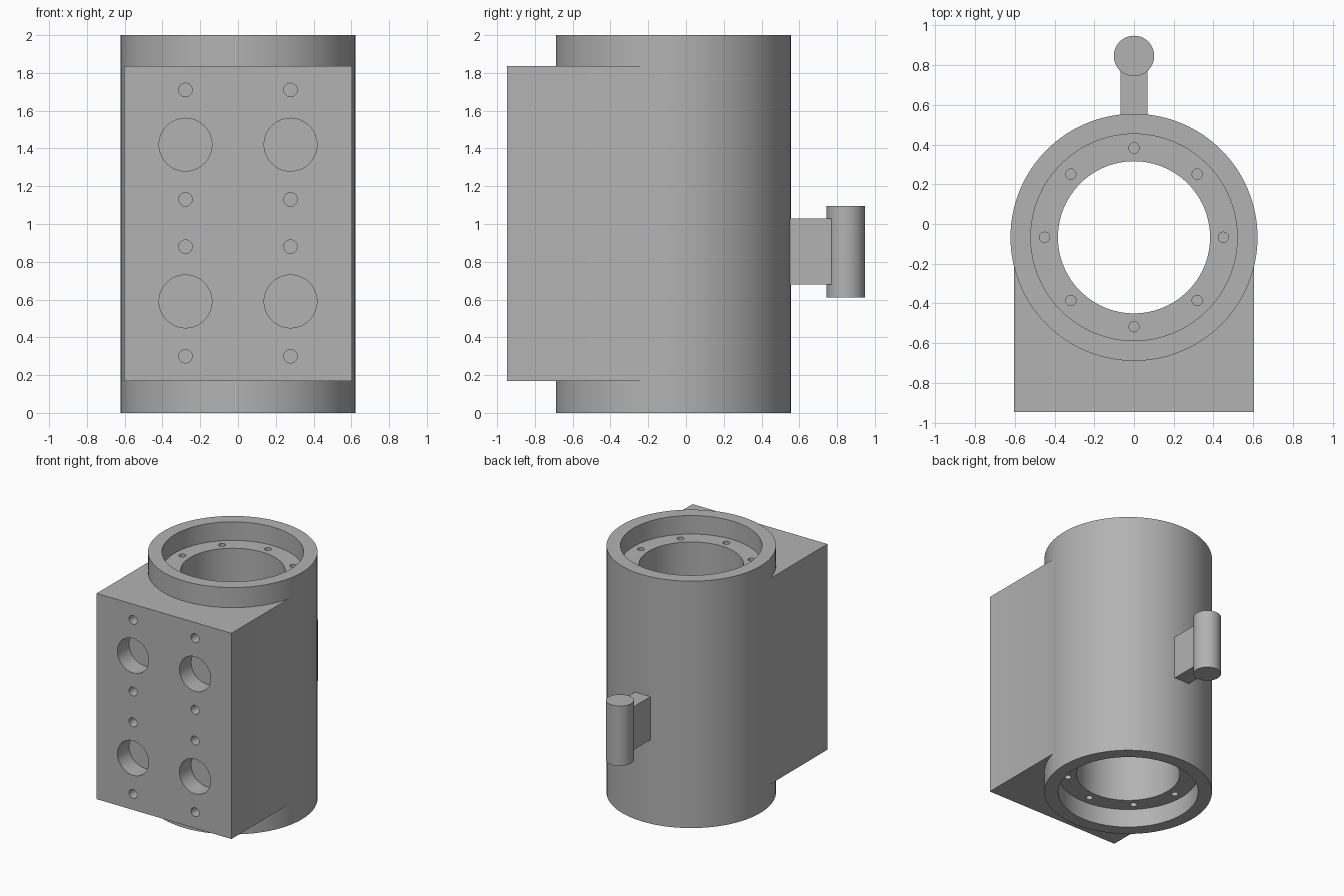
import bpy, math
from mathutils import Vector

if "Cube" in bpy.data.objects:
    bpy.data.objects.remove(bpy.data.objects["Cube"], do_unlink=True)

grey = bpy.data.materials.new("machined grey")
colour = (0.45, 0.45, 0.45, 1)
grey.use_nodes = True
grey.diffuse_color = colour
grey.node_tree.nodes["Principled BSDF"].inputs["Base Color"].default_value = colour

AXIS_Y = -0.067
HEIGHT = 2.0


def finish(name):
    ob = bpy.context.object
    ob.name = name
    ob.data.materials.append(grey)
    return ob


def cylinder(name, radius, start, end, sides=48):
    start, end = Vector(start), Vector(end)
    axis = end - start
    bpy.ops.mesh.primitive_cylinder_add(
        vertices=sides, radius=radius, depth=axis.length, location=(start + end) / 2,
        rotation=axis.to_track_quat("Z", "Y").to_euler())
    return finish(name)


def box(name, low, high):
    low, high = Vector(low), Vector(high)
    bpy.ops.mesh.primitive_cube_add(size=1, location=(low + high) / 2)
    ob = finish(name)
    ob.scale = high - low
    bpy.ops.object.transform_apply(location=False, rotation=False)
    return ob


def combine(target, other, operation):
    mod = target.modifiers.new(operation, "BOOLEAN")
    mod.operation, mod.solver, mod.object = operation, "EXACT", other
    bpy.context.view_layer.objects.active = target
    bpy.ops.object.modifier_apply(modifier=mod.name)
    bpy.data.objects.remove(other, do_unlink=True)


def smooth(ob):
    bpy.ops.object.select_all(action="DESELECT")
    ob.select_set(True)
    bpy.context.view_layer.objects.active = ob
    bpy.ops.object.shade_smooth_by_angle(angle=math.radians(25))


# Round housing with the square mounting block in front
housing = cylinder("housing", 0.622, (0, AXIS_Y, 0), (0, AXIS_Y, HEIGHT), 128)
block = box("mounting_block", (-0.604, -0.947, 0.17), (0.604, -0.2, 1.837))
combine(housing, block, "UNION")

# Through bore
bore = cylinder("bore", 0.383, (0, AXIS_Y, -0.1), (0, AXIS_Y, HEIGHT + 0.1), 96)
combine(housing, bore, "DIFFERENCE")

# Counterbore and ring of bolt holes at both ends
RECESS = 0.15
for end, inward in ((0, 1), (HEIGHT, -1)):
    seat = end + inward * RECESS
    recess = cylinder("recess", 0.52, (0, AXIS_Y, end - inward * 0.1), (0, AXIS_Y, seat), 96)
    combine(housing, recess, "DIFFERENCE")
    for i in range(8):
        a = i * math.tau / 8
        x, y = 0.45 * math.cos(a), AXIS_Y + 0.45 * math.sin(a)
        hole = cylinder("bolt_hole", 0.026, (x, y, seat - inward * 0.05),
                        (x, y, seat + inward * 0.1), 20)
        combine(housing, hole, "DIFFERENCE")

# Ports and screw holes in the front face, mirrored side to side
for x in (-0.278, 0.278):
    for z, radius, depth in ((0.59, 0.14, 0.15), (1.42, 0.14, 0.15), (0.3, 0.036, 0.1),
                             (0.88, 0.036, 0.1), (1.13, 0.036, 0.1), (1.71, 0.036, 0.1)):
        hole = cylinder("port", radius, (x, -1.05, z), (x, -0.947 + depth, z),
                        48 if radius > 0.1 else 20)
        combine(housing, hole, "DIFFERENCE")
smooth(housing)

# Rear lug carrying an upright pin
box("rear_lug", (-0.068, 0.5, 0.68), (0.068, 0.8, 1.03))
smooth(cylinder("rear_pin", 0.102, (0, 0.846, 0.61), (0, 0.846, 1.095), 48))
